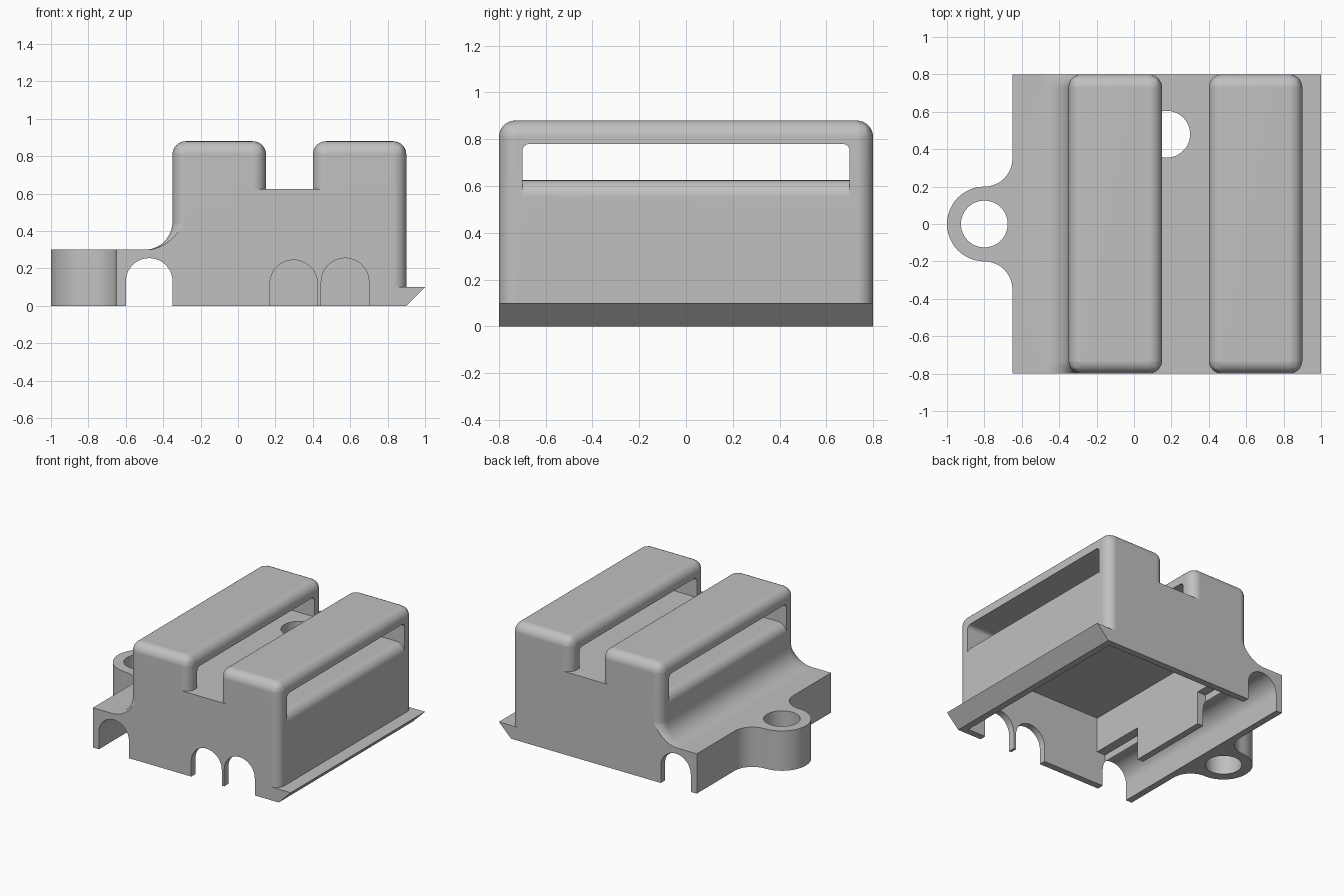
import bpy, bmesh
from math import sin, cos, sqrt, radians

cube = bpy.data.objects.get("Cube")
if cube:
    bpy.data.objects.remove(cube, do_unlink=True)

grey = bpy.data.materials.new("light_grey")
grey.use_nodes = True
COLOUR = (0.53, 0.53, 0.53, 1)
grey.diffuse_color = COLOUR
grey.node_tree.nodes["Principled BSDF"].inputs["Base Color"].default_value = COLOUR

ROUND = 0.07     # radius of the outer edges
DEPTH = 0.8      # half length of the body
FLARE = 0.15     # radius of the foot fillet


def arc(cx, cy, r, start, end, steps=12):
    angles = [radians(start + (end - start) * i / steps) for i in range(steps + 1)]
    return [(cx + r * cos(a), cy + r * sin(a)) for a in angles]


def loft(name, rings, round_edge=None, radius=ROUND):
    """Solid through stacked rings; round_edge picks the edges to round."""
    bm = bmesh.new()
    loops = [[bm.verts.new(p) for p in ring] for ring in rings]
    n = len(loops[0])
    for a, b in zip(loops, loops[1:]):
        for i in range(n):
            bm.faces.new((a[i], a[(i + 1) % n], b[(i + 1) % n], b[i]))
    bm.faces.new(loops[0][::-1])
    bm.faces.new(loops[-1])
    if round_edge:
        edges = [e for e in bm.edges if round_edge(e.verts[0].co, e.verts[1].co)]
        bmesh.ops.bevel(bm, geom=edges, offset=radius, segments=8,
                        profile=0.5, affect='EDGES')
    bmesh.ops.recalc_face_normals(bm, faces=bm.faces)
    mesh = bpy.data.meshes.new(name)
    bm.to_mesh(mesh)
    bm.free()
    mesh.materials.append(grey)
    obj = bpy.data.objects.new(name, mesh)
    bpy.context.collection.objects.link(obj)
    return obj


def prism_z(name, pts, lo, hi, **kw):
    return loft(name, [[(x, y, z) for x, y in pts] for z in (lo, hi)], **kw)


def prism_y(name, pts, lo, hi, **kw):
    return loft(name, [[(x, y, z) for x, z in pts] for y in (lo, hi)], **kw)


def box(name, x, y, z, **kw):
    return prism_z(name, [(x[0], y[0]), (x[1], y[0]), (x[1], y[1]), (x[0], y[1])], *z, **kw)


def combine(target, tool, operation):
    mod = target.modifiers.new("combine", 'BOOLEAN')
    mod.solver = 'EXACT'
    mod.operation = operation
    mod.object = tool
    bpy.context.view_layer.update()
    result = target.evaluated_get(bpy.context.evaluated_depsgraph_get())
    mesh = bpy.data.meshes.new_from_object(result)
    target.modifiers.clear()
    target.data = mesh
    bpy.data.objects.remove(tool, do_unlink=True)


def arch(name, x0, x1, top, y0, y1):
    r = (x1 - x0) / 2
    pts = [(x1, -0.1)] + arc((x0 + x1) / 2, top - r, r, 0, 180, 24) + [(x0, -0.1)]
    return prism_y(name, pts, y0, y1)


def upright(a, b):
    return abs(a.z - b.z) > 0.1


def upright_or_top(a, b):
    return max(a.z, b.z) > 0.8


# Base plate with the chamfered lip
body = prism_y("clip_body", [(-0.65, 0), (0.9, 0), (1, 0.1), (0.5, 0.1), (0.5, 0.3),
                             (-0.65, 0.3)], -DEPTH, DEPTH)

# Block and the two raised bars
span = (-DEPTH, DEPTH)
parts = [box("block", (-0.35, 0.9), span, (0.03, 0.625), round_edge=upright)]
for x in ((-0.35, 0.15), (0.4, 0.9)):
    parts.append(box("bar", x, span, (0.5, 0.88), round_edge=upright_or_top))

# Concave fillet that sweeps round the block's foot
rings = []
for i in range(-1, 13):
    a = radians(90 * max(i, 0) / 12)
    z = 0.3 + FLARE * (1 - cos(a)) if i >= 0 else 0.27
    d = FLARE * (1 - sin(a)) - (0.002 if i == 12 else 0)
    x, y, r = -0.35 + ROUND, DEPTH - ROUND, ROUND + d
    ring = [(0, y + r)] + arc(x, y, r, 90, 180) + arc(x, -y, r, 180, 270) + [(0, -y - r)]
    rings.append([(px, py, z) for px, py in ring])
flare = loft("foot_fillet", rings)
combine(flare, box("fillet_trim", (-0.65, 0.1), span, (0.2, 0.6)), 'INTERSECT')
parts.append(flare)

# Screw lug
outline = ([(-0.62, 0.35)] + arc(-0.8, 0.35, 0.15, 0, -90) + arc(-0.8, 0, 0.2, 90, 270, 24)
           + arc(-0.8, -0.35, 0.15, 90, 0) + [(-0.62, -0.35)])
parts.append(prism_z("screw_lug", outline, 0, 0.3))

for part in parts:
    combine(body, part, 'UNION')

# Strap window through both bars, with a rounded sill at each end
low = 0.625 - ROUND
sill = ([(-0.5, 0.78), (-0.5, low)] + arc(-0.35 + ROUND, low, ROUND, 180, 90, 8)
        + arc(0.9 - ROUND, low, ROUND, 90, 0, 8) + [(1.1, low), (1.1, 0.78)])
cuts = [prism_y("strap_window", sill, -0.7, 0.7, radius=0.03,
                round_edge=lambda a, b: min(a.z, b.z) > 0.77 and abs(a.x - b.x) > 1)]

# Hollow underside, cable tunnel and the openings between them
cuts.append(box("cavity", (-0.3, 0.85), (-0.75, 0.75), (-0.1, 0.515)))
cuts.append(arch("cable_tunnel", -0.6, -0.35, 0.255, -1, 1))
for y in ((-0.75, -0.32), (0.32, 0.75)):
    cuts.append(box("side_opening", (-0.37, -0.28), y, (-0.1, 0.25)))

# Front cable arches
cuts.append(arch("front_arch", 0.17, 0.425, 0.245, -1, -0.7))
cuts.append(arch("front_arch", 0.445, 0.7, 0.255, -1, -0.7))

# Screw hole and roof hole
cuts.append(prism_z("screw_hole", arc(-0.8, 0, 0.125, 0, 352.5, 47), -0.1, 0.4))
cuts.append(prism_z("roof_hole", arc(0.175, 0.48, 0.125, 0, 352.5, 47), 0.4, 0.7))

for cut in cuts:
    combine(body, cut, 'DIFFERENCE')

# Clean up and shade
bm = bmesh.new()
bm.from_mesh(body.data)
bmesh.ops.remove_doubles(bm, verts=bm.verts, dist=0.0002)
bm.to_mesh(body.data)
bm.free()
for poly in body.data.polygons:
    poly.material_index = 0
bpy.ops.object.select_all(action='DESELECT')
bpy.context.view_layer.objects.active = body
body.select_set(True)
bpy.ops.object.shade_smooth_by_angle(angle=radians(30))
weighted = body.modifiers.new("flat_sides", 'WEIGHTED_NORMAL')
weighted.keep_sharp = True
